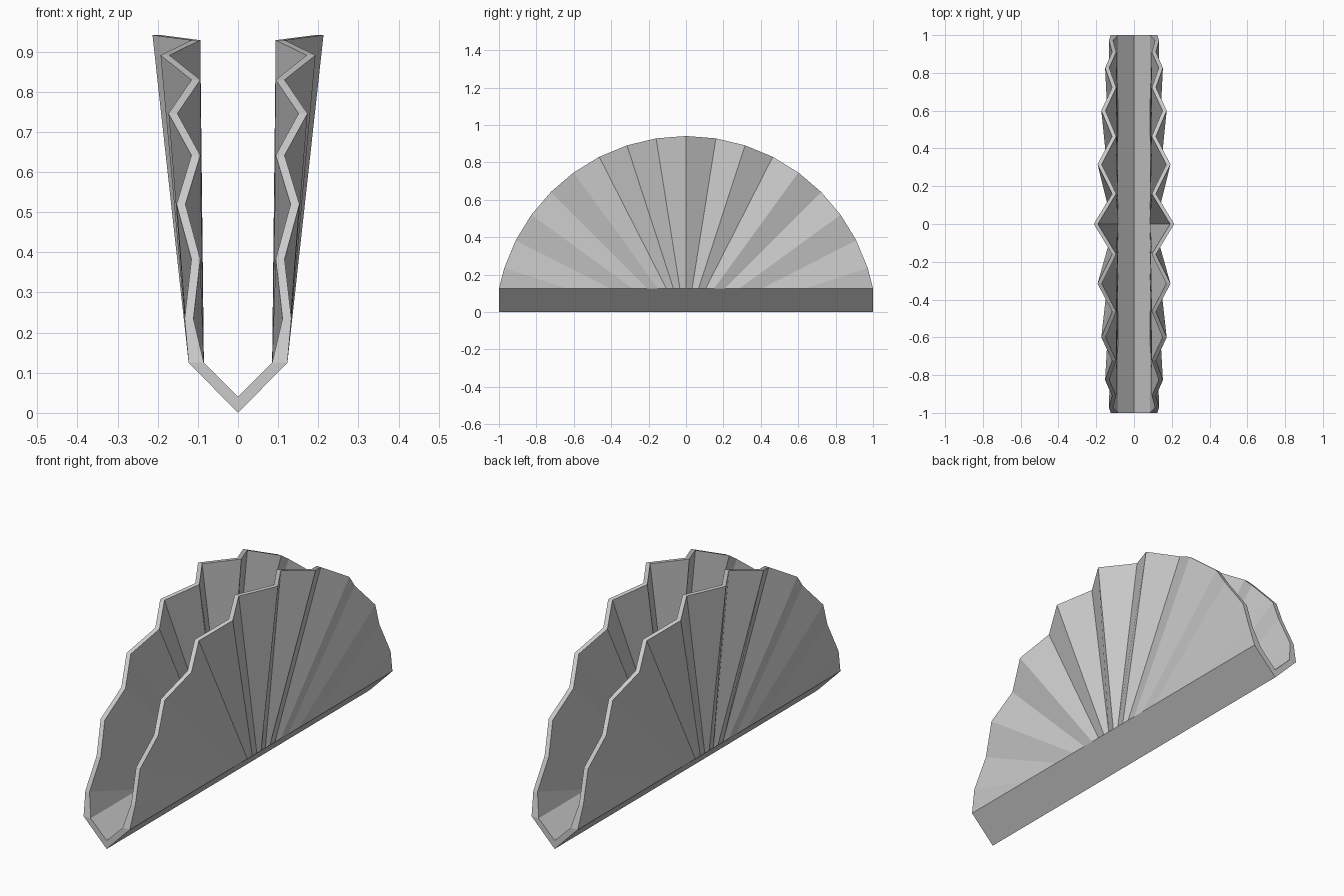
import bpy
import bmesh
from math import sin, cos, tan, radians

cube = bpy.data.objects.get("Cube")
if cube:
    bpy.data.objects.remove(cube)

RADIUS, HUB_Z = 1.022, -0.081     # circle on which the fan rim lies
SEAM_Z = 0.125                    # height where the fan meets the base
OUT, INN = 0.123, 0.085           # wall faces at the seam

grey = bpy.data.materials.new("plain_grey")
grey.use_nodes = True
color = (0.6, 0.6, 0.6, 1)
grey.diffuse_color = color
grey.node_tree.nodes["Principled BSDF"].inputs["Base Color"].default_value = color


def make_object(name, bm):
    bmesh.ops.remove_doubles(bm, verts=bm.verts, dist=1e-5)
    bmesh.ops.recalc_face_normals(bm, faces=bm.faces)
    mesh = bpy.data.meshes.new(name)
    bm.to_mesh(mesh)
    bm.free()
    mesh.materials.append(grey)
    obj = bpy.data.objects.new(name, mesh)
    bpy.context.collection.objects.link(obj)
    return obj


def face(bm, *points):
    return bm.faces.new([bm.verts.new(p) for p in points])


# V-shaped trough, extruded along y
def build_base():
    bm = bmesh.new()
    half = [(0, 0.04), (0, 0), (OUT, SEAM_Z), (INN, SEAM_Z)]
    extruded = []
    for side in (1, -1):
        extruded.append(face(bm, *[(side * x, -1, z) for x, z in half]))
    bmesh.ops.remove_doubles(bm, verts=bm.verts, dist=1e-5)
    result = bmesh.ops.extrude_face_region(bm, geom=bm.faces[:], use_keep_orig=True)
    moved = [g for g in result["geom"] if isinstance(g, bmesh.types.BMVert)]
    bmesh.ops.translate(bm, verts=moved, vec=(0, 2, 0))
    # drop any wall left inside on the centre plane
    inside = [f for f in bm.faces if all(abs(v.co.x) < 1e-5 for v in f.verts)]
    bmesh.ops.delete(bm, geom=inside, context="FACES")
    return make_object("trough_base", bm)


# One fold line: seam and rim points on the outer and inner faces
def fold(i):
    a = radians(9 * i)
    if abs(i) == 9:
        y = i / 9
        return [(OUT, y, SEAM_Z), (OUT, y, SEAM_Z), (INN, y, SEAM_Z), (INN, y, SEAM_Z)]
    seam_y = (SEAM_Z - HUB_Z) * tan(a)
    rim_y, rim_z = RADIUS * sin(a), HUB_Z + RADIUS * cos(a)
    rim_x = 0.116 if i % 2 else 0.213 - 0.01 * abs(i)
    return [(OUT, seam_y, SEAM_Z), (rim_x, rim_y, rim_z),
            (rim_x - 0.022, rim_y, rim_z), (INN, seam_y, SEAM_Z)]


# Pleated half-round wall radiating from the hub
def build_fan(name, side):
    bm = bmesh.new()
    folds = [[(side * x, y, z) for x, y, z in fold(i)] for i in range(-9, 10)]
    for p, q in zip(folds, folds[1:]):
        for k in range(3):
            corners = list(dict.fromkeys([p[k], q[k], q[k + 1], p[k + 1]]))
            face(bm, *corners)
    return make_object(name, bm)


build_base()
build_fan("left_pleated_wall", 1)
build_fan("right_pleated_wall", -1)
